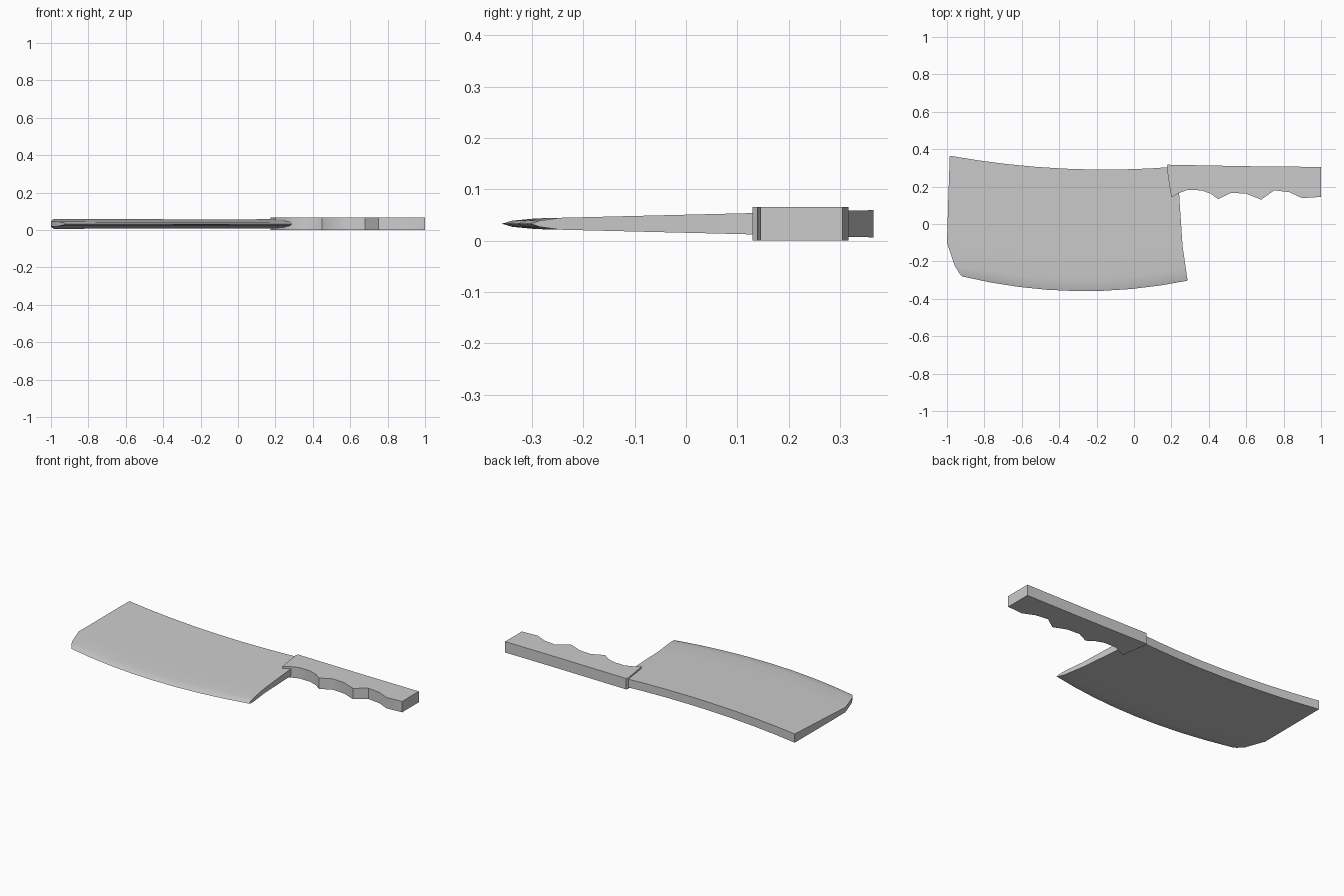
import bpy, bmesh, math

cube = bpy.data.objects.get("Cube")
if cube:
    bpy.data.objects.remove(cube)

steel = bpy.data.materials.new("plain grey")
steel.use_nodes = True
steel.diffuse_color = (0.6, 0.6, 0.6, 1)
steel.node_tree.nodes["Principled BSDF"].inputs["Base Color"].default_value = (0.6, 0.6, 0.6, 1)

MID_Z = 0.033


def finish(name, bm):
    bmesh.ops.remove_doubles(bm, verts=bm.verts, dist=0.0001)
    bmesh.ops.recalc_face_normals(bm, faces=bm.faces)
    mesh = bpy.data.meshes.new(name)
    bm.to_mesh(mesh)
    bm.free()
    mesh.materials.append(steel)
    obj = bpy.data.objects.new(name, mesh)
    bpy.context.collection.objects.link(obj)
    return obj


# Blade: bowed rows from spine to cutting edge (left x, left y, right x, right y, bow)
rows = [
    (-0.985, 0.365, 0.235, 0.307, -0.04),
    (-0.993, 0.13, 0.243, 0.13, -0.045),
    (-1.0, -0.10, 0.26, -0.12, -0.05),
    (-0.96, -0.22, 0.278, -0.245, -0.06),
    (-0.935, -0.262, 0.284, -0.285, -0.065),
    (-0.92, -0.28, 0.287, -0.303, -0.067),
]
COLUMNS = 8


def half_thickness(row, y):
    if row == len(rows) - 1:
        return 0.0
    if row == len(rows) - 2:
        return 0.006
    return 0.0176 + 0.0245 * y


bm = bmesh.new()
sides = []
for sign in (1, -1):
    grid = []
    for r, (xl, yl, xr, yr, bow) in enumerate(rows):
        line = []
        for c in range(COLUMNS + 1):
            t = c / COLUMNS
            y = yl + (yr - yl) * t + bow * 4 * t * (1 - t)
            z = MID_Z + sign * half_thickness(r, y)
            line.append(bm.verts.new((xl + (xr - xl) * t, y, z)))
        grid.append(line)
    for r in range(len(rows) - 1):
        for c in range(COLUMNS):
            bm.faces.new((grid[r][c], grid[r][c + 1], grid[r + 1][c + 1], grid[r + 1][c]))
    sides.append(grid)

# Spine, tip and heel walls
top, low = sides
borders = [(top[0], low[0])]
for c in (0, COLUMNS):
    borders.append(([line[c] for line in top], [line[c] for line in low]))
bmesh.ops.remove_doubles(bm, verts=[], dist=0.0001)
for a, b in borders:
    for i in range(len(a) - 1):
        if (a[i + 1].co - b[i + 1].co).length > 0.0001:
            bm.faces.new((a[i], a[i + 1], b[i + 1], b[i]))
        else:
            bm.faces.new((a[i], a[i + 1], b[i]))
blade = finish("blade", bm)

# Handle: straight back with finger grooves along the front
outline = [
    (0.175, 0.305), (0.18, 0.317), (0.6, 0.309), (1.0, 0.305), (1.0, 0.145),
    (0.90, 0.138), (0.83, 0.17), (0.75, 0.18), (0.68, 0.13), (0.60, 0.162),
    (0.52, 0.167), (0.45, 0.133), (0.41, 0.162), (0.36, 0.18), (0.285, 0.182),
    (0.24, 0.165), (0.20, 0.142), (0.188, 0.215),
]
bm = bmesh.new()
base = bm.faces.new([bm.verts.new((x, y, 0)) for x, y in outline])
lifted = bmesh.ops.extrude_face_region(bm, geom=[base], use_keep_orig=True)["geom"]
bmesh.ops.translate(bm, vec=(0, 0, 0.066), verts=[v for v in lifted if isinstance(v, bmesh.types.BMVert)])
handle = finish("handle", bm)

# Soft blade shading with crisp borders
bpy.ops.object.select_all(action="DESELECT")
for obj in (blade, handle):
    obj.select_set(True)
bpy.context.view_layer.objects.active = blade
bpy.ops.object.shade_smooth_by_angle(angle=math.radians(30))
